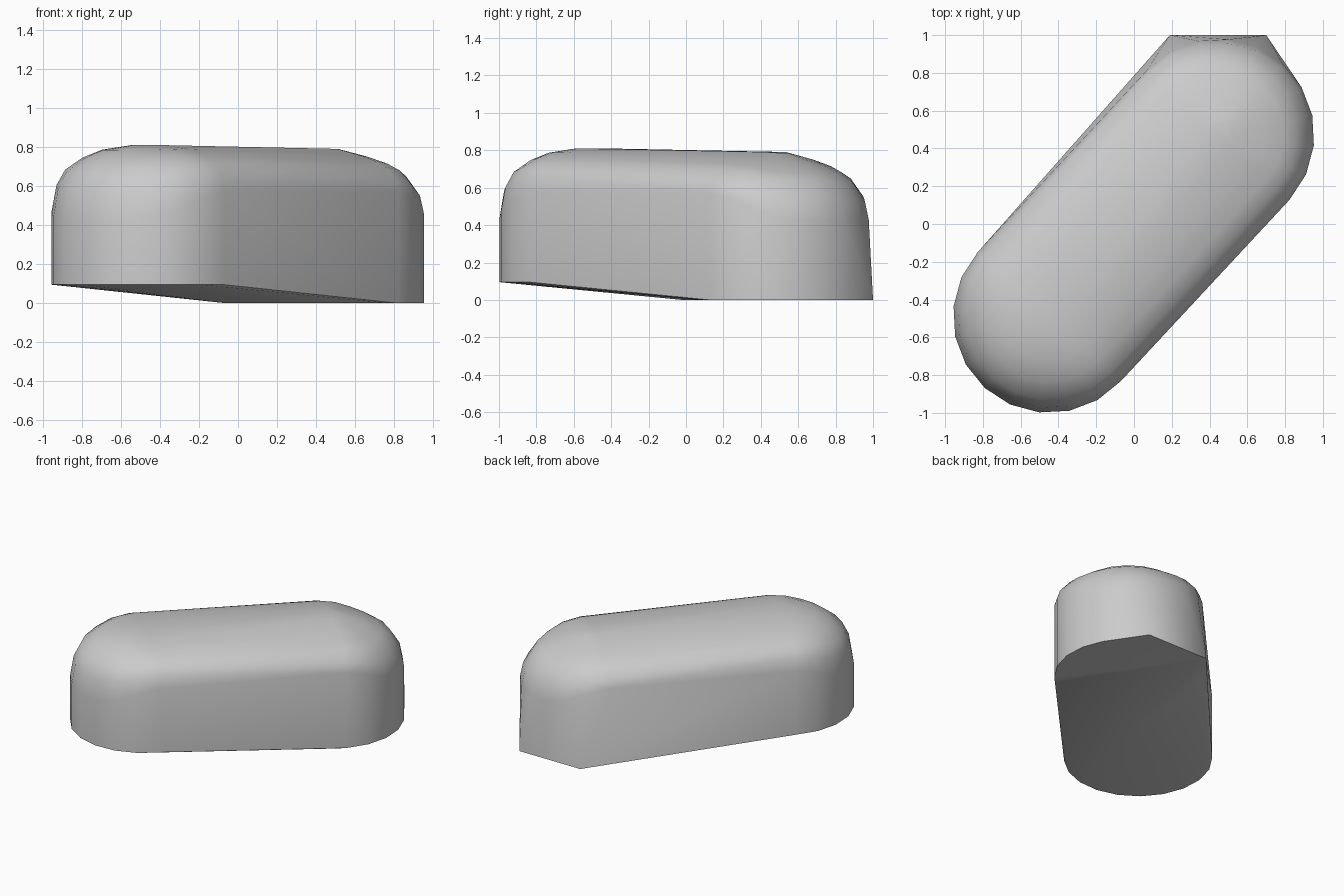
import bpy, bmesh, math
from mathutils import Vector

cube = bpy.data.objects.get("Cube")
if cube:
    bpy.data.objects.remove(cube)

RADIUS = 0.51
AXIS = Vector((0.67, 0.742))
HEADING = math.atan2(AXIS.y, AXIS.x)
SEGMENTS = 10

# Rounded shoulder profiles: (inset, height)
FRONT = [(0, 0.43), (0.025, 0.58), (0.07, 0.67), (0.16, 0.74), (0.26, 0.785), (0.41, 0.81)]
BACK = [(0, 0.42), (0.02, 0.52), (0.09, 0.63), (0.16, 0.68), (0.27, 0.73), (0.43, 0.785)]


def rounded_end(bm, centre, heading, base, profile):
    """Half-round end: a base arc plus shoulder rings, fuller along the straight sides."""
    for i in range(SEGMENTS + 1):
        turn = math.pi * (i / SEGMENTS - 0.5)
        side = abs(math.sin(turn)) ** 6
        out = Vector((math.cos(heading + turn), math.sin(heading + turn)))
        for inset, z in [(0, base)] + profile:
            lift = side * max(0, 0.8 - z) * 0.4 if z > base else 0
            xy = Vector(centre) + out * (RADIUS - inset)
            bm.verts.new((xy.x, xy.y, z + lift))


bm = bmesh.new()
rounded_end(bm, (-0.448, -0.49), HEADING + math.pi, 0.095, FRONT)
rounded_end(bm, (0.445, 0.47), HEADING, 0, BACK)

# Squared back corners and the fold where the underside rises to the front
for point in [(0.19, 1, 0), (0.7, 1, 0), (0.77, 0.08, 0), (-0.06, -0.02, 0)]:
    bm.verts.new(point)

# Wrap everything in one convex shell
hull = bmesh.ops.convex_hull(bm, input=bm.verts[:])
loose = {v for v in hull["geom_interior"] + hull["geom_unused"] if isinstance(v, bmesh.types.BMVert)}
bmesh.ops.delete(bm, geom=list(loose), context="VERTS")
bmesh.ops.recalc_face_normals(bm, faces=bm.faces[:])

mesh = bpy.data.meshes.new("capsule_shell")
bm.to_mesh(mesh)
bm.free()
shell = bpy.data.objects.new("capsule_shell", mesh)
bpy.context.collection.objects.link(shell)

# Plain grey
grey = bpy.data.materials.new("light_grey")
grey.use_nodes = True
colour = (0.6, 0.6, 0.6, 1)
grey.diffuse_color = colour
grey.node_tree.nodes["Principled BSDF"].inputs["Base Color"].default_value = colour
mesh.materials.append(grey)

bpy.ops.object.select_all(action="DESELECT")
shell.select_set(True)
bpy.context.view_layer.objects.active = shell
bpy.ops.object.shade_smooth_by_angle(angle=math.radians(35))
